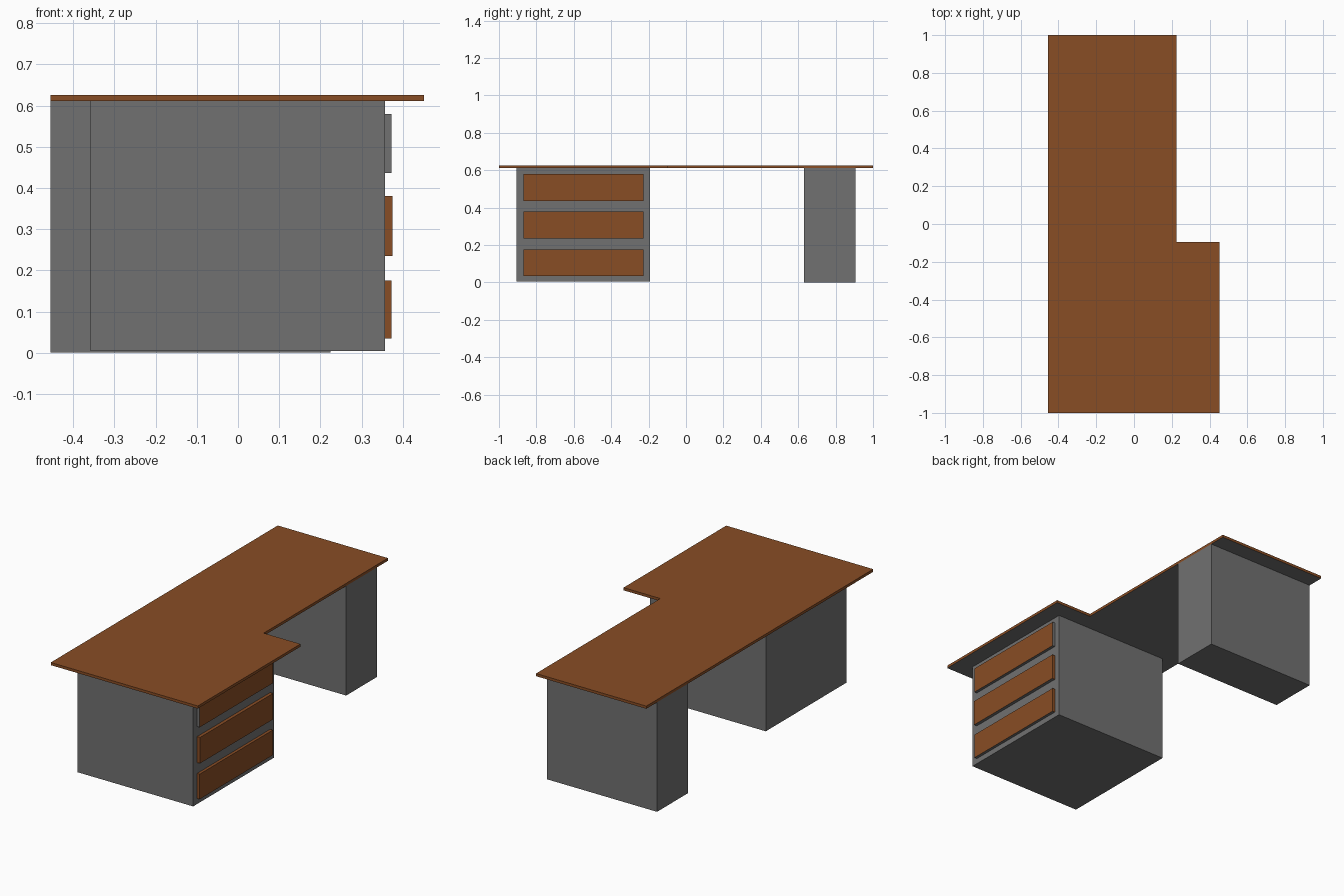
import bpy, bmesh

cube = bpy.data.objects.get("Cube")
if cube:
    bpy.data.objects.remove(cube, do_unlink=True)


def material(name, rgb):
    m = bpy.data.materials.new(name)
    m.use_nodes = True
    m.diffuse_color = (*rgb, 1)
    m.node_tree.nodes["Principled BSDF"].inputs["Base Color"].default_value = (*rgb, 1)
    return m


wood = material("brown wood", (0.25, 0.075, 0.018))
grey = material("grey laminate", (0.165, 0.165, 0.165))


def prism(name, outline, z0, z1, mats, is_second=None):
    """Extrude a flat outline upwards; faces matching the rule get the second material."""
    bm = bmesh.new()
    base = bm.faces.new([bm.verts.new((x, y, z0)) for x, y in outline])
    top = bmesh.ops.extrude_face_region(bm, geom=[base], use_keep_orig=True)["geom"]
    for v in top:
        if isinstance(v, bmesh.types.BMVert):
            v.co.z = z1
    bmesh.ops.recalc_face_normals(bm, faces=bm.faces)
    bm.normal_update()
    for f in bm.faces:
        f.material_index = int(bool(is_second and is_second(f.normal)))
    mesh = bpy.data.meshes.new(name)
    bm.to_mesh(mesh)
    bm.free()
    for m in mats:
        mesh.materials.append(m)
    ob = bpy.data.objects.new(name, mesh)
    bpy.context.collection.objects.link(ob)
    return ob


def rect(x0, x1, y0, y1):
    return [(x0, y0), (x1, y0), (x1, y1), (x0, y1)]


# L-shaped worktop with a grey underside
prism("worktop",
      [(-0.455, -1), (0.452, -1), (0.452, -0.095), (0.225, -0.095), (0.225, 1), (-0.455, 1)],
      0.611, 0.626, [wood, grey], lambda n: n.z < -0.5)

# Supports
prism("drawer_pedestal", rect(-0.358, 0.357, -0.905, -0.192), 0.004, 0.611, [grey])
prism("end_pedestal", rect(-0.455, 0.225, 0.632, 0.905), 0, 0.611, [grey])

# Drawer fronts: the top one has grey edges, the others grey undersides
drawers = [("bottom_drawer", 0.035, 0.175, 0.373),
           ("middle_drawer", 0.235, 0.38, 0.375),
           ("top_drawer", 0.436, 0.58, 0.373)]
for name, z0, z1, front in drawers:
    rule = (lambda n: n.x < 0.5) if name == "top_drawer" else (lambda n: n.z < -0.5)
    prism(name, rect(0.355, front, -0.87, -0.226), z0, z1, [wood, grey], rule)
